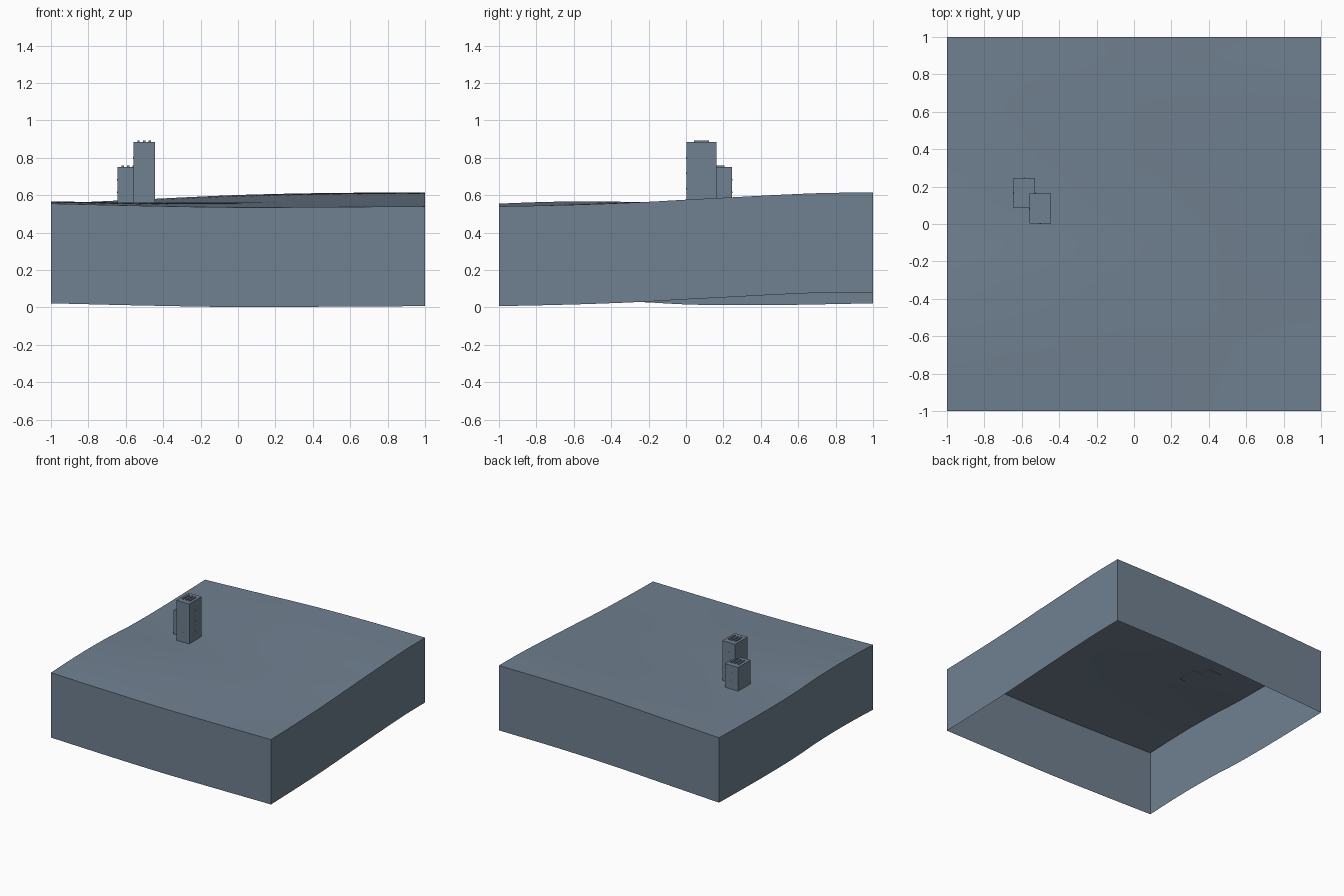
import bpy
import bmesh
from math import radians
from mathutils import Vector

if "Cube" in bpy.data.objects:
    bpy.data.objects.remove(bpy.data.objects["Cube"], do_unlink=True)

slate = bpy.data.materials.new("slate_grey")
slate.use_nodes = True
COLOR = (0.162, 0.216, 0.279, 1)
slate.diffuse_color = COLOR
slate.node_tree.nodes["Principled BSDF"].inputs["Base Color"].default_value = COLOR

N = 40          # terrain cells per side
SKIRT = 0.533   # depth of the open-bottomed walls


def finish(name, bm):
    """Turn a bmesh into a named, coloured object."""
    mesh = bpy.data.meshes.new(name)
    bm.to_mesh(mesh)
    bm.free()
    obj = bpy.data.objects.new(name, mesh)
    bpy.context.collection.objects.link(obj)
    mesh.materials.append(slate)
    return obj


def curve(heights, t):
    """Smooth curve through evenly spaced heights, t from 0 to 1."""
    last = len(heights) - 1
    i = min(int(t * last), last - 1)
    f = t * last - i
    b, c = heights[i], heights[i + 1]
    a = heights[i - 1] if i > 0 else 2 * b - c
    d = heights[i + 2] if i + 2 <= last else 2 * c - b
    return b + 0.5 * f * (c - a + f * (2 * a - 5 * b + 4 * c - d + f * (3 * (b - c) + d - a)))


# Heights along the four edges of the land
front = [0.555, 0.543, 0.535, 0.537, 0.540]
back = [0.555, 0.578, 0.601, 0.612, 0.614]
left = [0.555, 0.564, 0.567, 0.562, 0.549, 0.545, 0.546, 0.550, 0.555]
right = [0.540, 0.545, 0.552, 0.562, 0.576, 0.589, 0.602, 0.612, 0.614]


def ground(u, v):
    """Blend the four edge curves across the patch."""
    edges_y = curve(front, u) * (1 - v) + curve(back, u) * v
    edges_x = curve(left, v) * (1 - u) + curve(right, v) * u
    corners = ((front[0] * (1 - u) + front[-1] * u) * (1 - v)
               + (back[0] * (1 - u) + back[-1] * u) * v)
    return edges_y + edges_x - corners


# Land surface with walls dropped from its border
bm = bmesh.new()
grid = [[bm.verts.new((2 * i / N - 1, 2 * j / N - 1, ground(i / N, j / N)))
         for i in range(N + 1)] for j in range(N + 1)]
for j in range(N):
    for i in range(N):
        bm.faces.new((grid[j][i], grid[j][i + 1], grid[j + 1][i + 1], grid[j + 1][i]))
border = [e for e in bm.edges if e.is_boundary]
walls = bmesh.ops.extrude_edge_only(bm, edges=border)["geom"]
bmesh.ops.translate(bm, vec=(0, 0, -SKIRT),
                    verts=[g for g in walls if isinstance(g, bmesh.types.BMVert)])
bmesh.ops.recalc_face_normals(bm, faces=bm.faces)
land = finish("land", bm)
bpy.context.view_layer.objects.active = land
land.select_set(True)
bpy.ops.object.shade_smooth_by_angle(angle=radians(30))
land.select_set(False)


def box(bm, center, size):
    verts = bmesh.ops.create_cube(bm, size=1)["verts"]
    for v in verts:
        v.co = Vector(a * b for a, b in zip(v.co, size)) + Vector(center)


def tower(name, x, y, top, floors):
    """A block with roof bars and small wall plates."""
    base, width, depth = 0.55, 0.116, 0.16
    bm = bmesh.new()
    box(bm, (x, y, (base + top) / 2), (width, depth, top - base))
    finish(name, bm)

    bars = bmesh.new()
    for k in (-1, 0, 1):
        box(bars, (x + k * 0.03, y, top + 0.003), (0.013, 0.08, 0.01))
    finish(name + "_roof_bars", bars)

    plates = bmesh.new()
    for f in range(floors):
        z = base + (top - base) * (f + 1) / (floors + 1)
        for s in (-1, 1):
            box(plates, (x + s * width / 2, y, z), (0.003, 0.008, 0.008))
            box(plates, (x, y + s * depth / 2, z), (0.008, 0.003, 0.008))
    finish(name + "_wall_plates", plates)


tower("tall_tower", -0.502, 0.082, 0.885, 3)
tower("short_tower", -0.587, 0.166, 0.75, 2)
